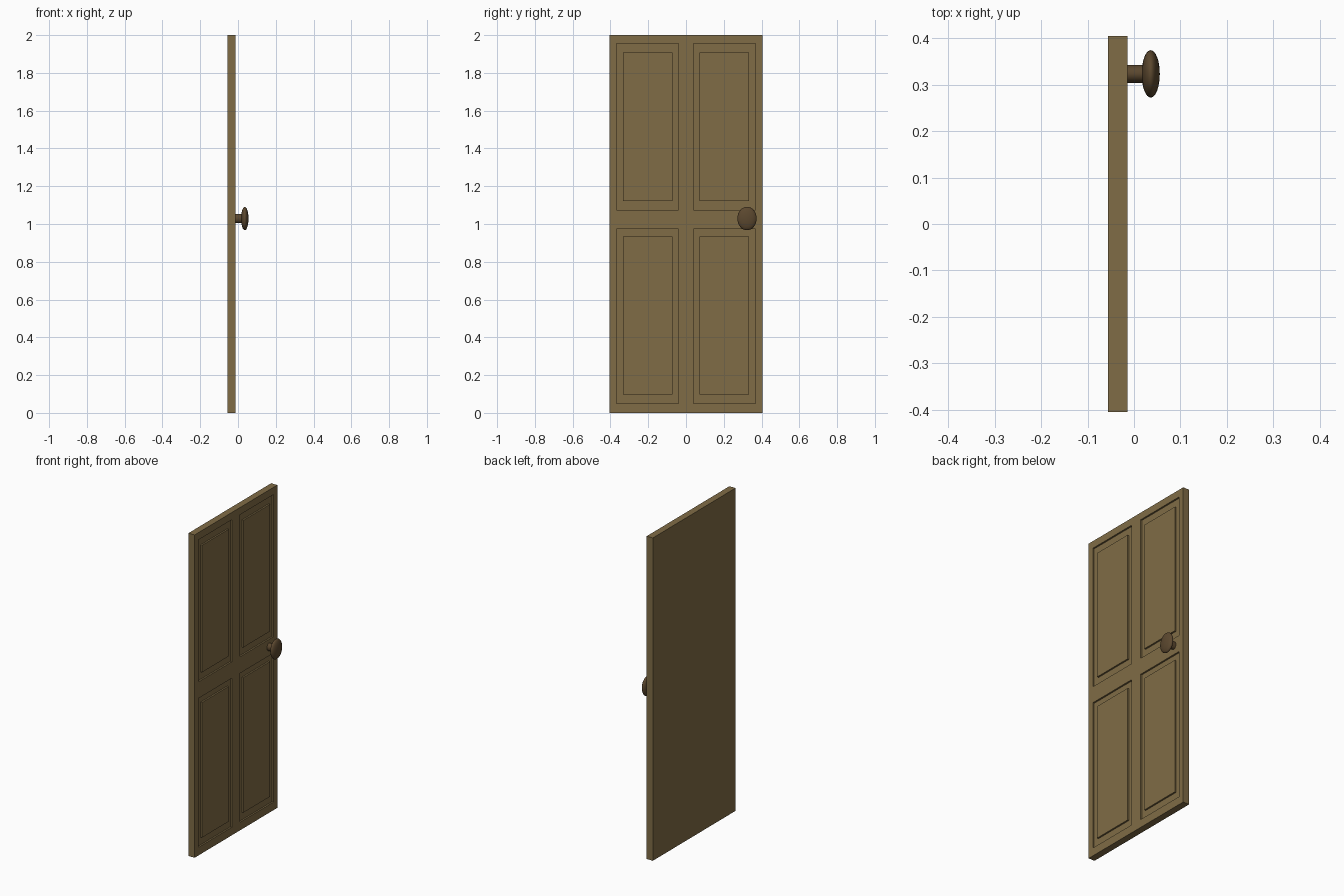
import bpy, bmesh, math
from mathutils import Matrix

if "Cube" in bpy.data.objects:
    bpy.data.objects.remove(bpy.data.objects["Cube"])

FRONT, BACK, GROOVE = -0.014, -0.056, 0.010


def material(name, rgb):
    m = bpy.data.materials.new(name)
    m.diffuse_color = (*rgb, 1)
    m.use_nodes = True
    m.node_tree.nodes["Principled BSDF"].inputs["Base Color"].default_value = m.diffuse_color
    return m


wood = material("oak brown", (0.216, 0.150, 0.061))
knob_mat = material("dark bronze", (0.105, 0.064, 0.028))


def add_object(name, bm, mat):
    bmesh.ops.recalc_face_normals(bm, faces=bm.faces[:])
    me = bpy.data.meshes.new(name)
    bm.to_mesh(me)
    bm.free()
    me.materials.append(mat)
    ob = bpy.data.objects.new(name, me)
    bpy.context.collection.objects.link(ob)
    return ob


# Panels: (outer min, inner min, inner max, outer max) across and up
cols = [(-0.369, -0.333, -0.072, -0.040), (0.040, 0.072, 0.333, 0.369)]
rows = [(0.050, 0.097, 0.934, 0.973), (1.075, 1.121, 1.908, 1.955)]
ys = [-0.405, *cols[0], *cols[1], 0.405]
zs = [0.0, *rows[0], *rows[1], 2.0]


def in_groove(y, z):
    for c in cols:
        for r in rows:
            outer = c[0] < y < c[3] and r[0] < z < r[3]
            inner = c[1] < y < c[2] and r[1] < z < r[2]
            if outer and not inner:
                return True
    return False


# Door leaf: gridded front with sunken moulding grooves, plain back
bm = bmesh.new()
grid = [[bm.verts.new((FRONT, y, z)) for z in zs] for y in ys]
for i in range(len(ys) - 1):
    for j in range(len(zs) - 1):
        bm.faces.new((grid[i][j], grid[i + 1][j], grid[i + 1][j + 1], grid[i][j + 1]))

rim = [e for e in bm.edges if e.is_boundary]
ext = bmesh.ops.extrude_edge_only(bm, edges=rim)["geom"]
for v in ext:
    if isinstance(v, bmesh.types.BMVert):
        v.co.x = BACK
bmesh.ops.contextual_create(bm, geom=[e for e in ext if isinstance(e, bmesh.types.BMEdge)])

sunk = []
for f in bm.faces:
    c = f.calc_center_median()
    if abs(c.x - FRONT) < 1e-5 and in_groove(c.y, c.z):
        sunk.append(f)
res = bmesh.ops.extrude_face_region(bm, geom=sunk)["geom"]
for v in res:
    if isinstance(v, bmesh.types.BMVert):
        v.co.x -= GROOVE
old = [f for f in sunk if f.is_valid]
if old:
    bmesh.ops.delete(bm, geom=old, context='FACES_ONLY')
bmesh.ops.dissolve_limit(bm, angle_limit=0.01, verts=bm.verts[:], edges=bm.edges[:])
add_object("door_leaf", bm, wood)


def place(x):
    return Matrix.Translation((x, 0.323, 1.029))


# Knob stem: slightly oval rod
bm = bmesh.new()
bmesh.ops.create_cone(bm, cap_ends=True, segments=32, radius1=1, radius2=1, depth=1,
                      matrix=place(0.005) @ Matrix.Diagonal((0.040, 0.0195, 0.0235, 1))
                      @ Matrix.Rotation(math.pi / 2, 4, 'Y'))
stem = add_object("knob_stem", bm, knob_mat)

# Knob: flattened ball facing out of the door
bm = bmesh.new()
bmesh.ops.create_uvsphere(bm, u_segments=32, v_segments=16, radius=1,
                          matrix=place(0.036) @ Matrix.Diagonal((0.0195, 0.051, 0.062, 1))
                          @ Matrix.Rotation(math.pi / 2, 4, 'Y'))
knob = add_object("door_knob", bm, knob_mat)

for ob in (stem, knob):
    bpy.ops.object.select_all(action='DESELECT')
    ob.select_set(True)
    bpy.context.view_layer.objects.active = ob
    bpy.ops.object.shade_smooth_by_angle(angle=math.radians(40))
